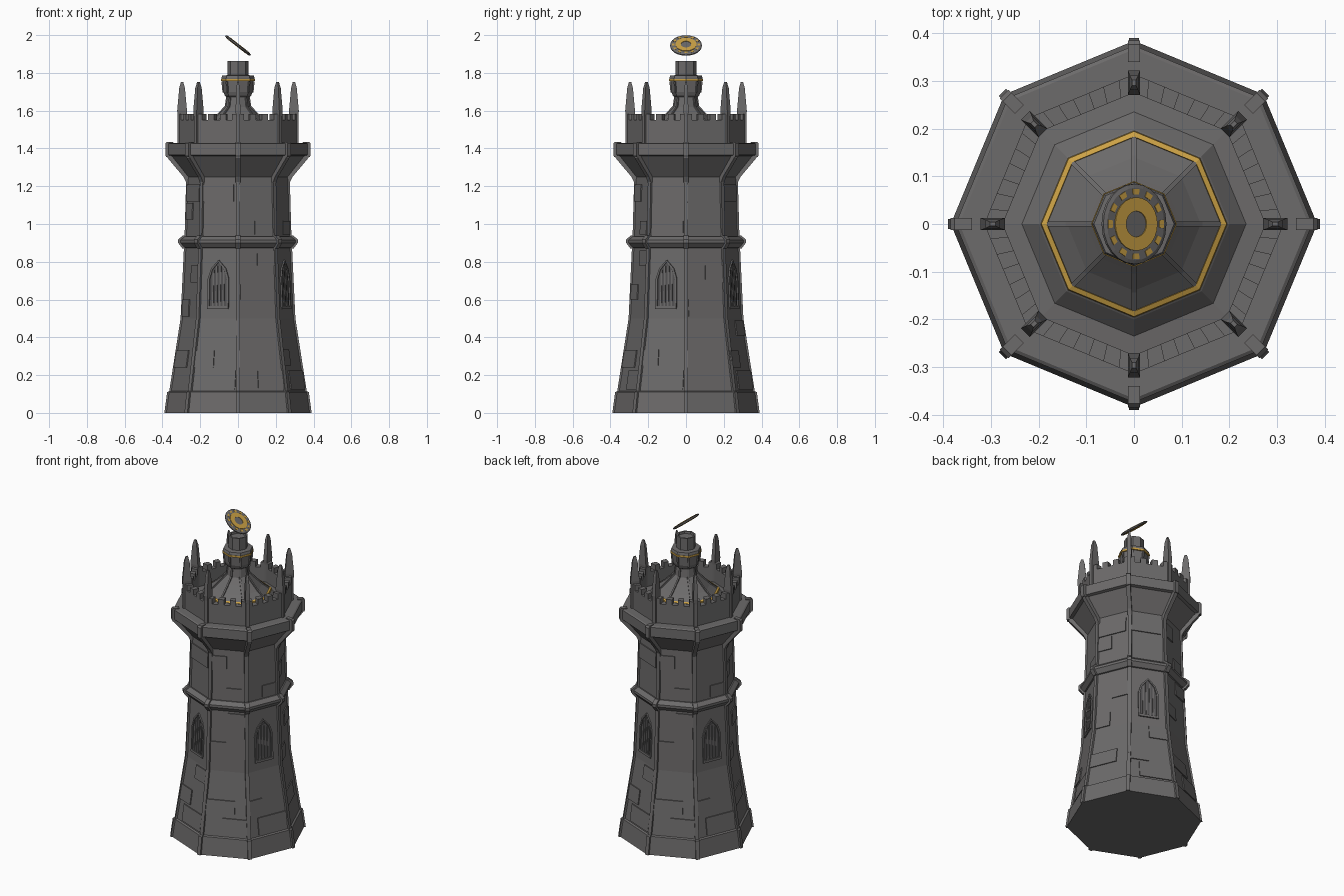
import bpy, bmesh, math
from mathutils import Vector, Matrix

if "Cube" in bpy.data.objects:
    bpy.data.objects.remove(bpy.data.objects["Cube"])


def material(name, rgb):
    m = bpy.data.materials.new(name)
    m.diffuse_color = (*rgb, 1)
    m.use_nodes = True
    m.node_tree.nodes["Principled BSDF"].inputs["Base Color"].default_value = m.diffuse_color
    return m


STONE = material("grey stone", (0.15, 0.145, 0.145))
DARK = material("dark window", (0.085, 0.083, 0.085))
GOLD = material("gold", (0.60, 0.36, 0.06))
C = math.cos(math.pi / 8)


def finish(name, bm, mats, matrix=None):
    bmesh.ops.recalc_face_normals(bm, faces=bm.faces)
    if matrix:
        bm.transform(matrix)
    me = bpy.data.meshes.new(name)
    bm.to_mesh(me)
    bm.free()
    for m in mats:
        me.materials.append(m)
    ob = bpy.data.objects.new(name, me)
    bpy.context.collection.objects.link(ob)
    return ob


def loft(bm, rings, closed=False):
    """Skin a list of equal rings of points; cap the ends or join them up."""
    vs = [[bm.verts.new(p) for p in ring] for ring in rings]
    n = len(vs[0])
    pairs = list(zip(vs, vs[1:])) + ([(vs[-1], vs[0])] if closed else [])
    for a, b in pairs:
        for i in range(n):
            j = (i + 1) % n
            bm.faces.new((a[i], a[j], b[j], b[i]))
    if not closed:
        bm.faces.new(vs[0][::-1])
        bm.faces.new(vs[-1])


def turned(name, profile, mat, sides=8, closed=False, matrix=None):
    bm = bmesh.new()
    loft(bm, [[(r * math.cos(2 * math.pi * i / sides), r * math.sin(2 * math.pi * i / sides), z)
               for i in range(sides)] for r, z in profile], closed)
    return finish(name, bm, [mat], matrix)


def corner_ribs(name, path, width, inset=0.03, out=0.006):
    """Thin ribs following a (radius, z) path on all eight corners."""
    bm = bmesh.new()
    for k in range(8):
        rot = Matrix.Rotation(k * math.pi / 4, 3, 'Z')
        loft(bm, [[rot @ Vector(p) for p in ((r - inset, -width, z), (r + out, -width, z),
                                             (r + out, width, z), (r - inset, width, z))]
                  for r, z in path])
    finish(name, bm, [STONE])


# Tower body
BODY = [(0.384, 0), (0.369, 0.11), (0.358, 0.115), (0.298, 0.5), (0.28, 0.88), (0.277, 0.93),
        (0.268, 1.25)]
turned("tower_body", BODY + [(0.355, 1.36), (0.374, 1.365), (0.374, 1.425), (0.366, 1.43)], STONE)
corner_ribs("corner_ribs", BODY, 0.011)
corner_ribs("flare_brackets", [(0.268, 1.22), (0.283, 1.25), (0.367, 1.35), (0.37, 1.37)], 0.012)
corner_ribs("ledge_corner_blocks", [(0.374, 1.355), (0.379, 1.365), (0.379, 1.425), (0.37, 1.435)], 0.013)

# Belt moulding round the middle
turned("belt_moulding", [(0.27, 0.87), (0.288, 0.875), (0.309, 0.9), (0.309, 0.915),
                         (0.285, 0.935), (0.27, 0.935)], STONE, closed=True)
corner_ribs("belt_corner_blocks", [(0.288, 0.87), (0.311, 0.9), (0.311, 0.918), (0.285, 0.94)], 0.013)


def wall_radius(z):
    for (r0, z0), (r1, z1) in zip(BODY, BODY[1:]):
        if z <= z1:
            return r0 + (r1 - r0) * (z - z0) / (z1 - z0)
    return BODY[-1][0]


def on_wall(k, u, z, off):
    """Point on wall k (0 = first wall anticlockwise of +x), u along it."""
    a = math.radians(22.5 + 45 * k)
    d = wall_radius(z) * C + off
    return Vector((d * math.cos(a) - u * math.sin(a), d * math.sin(a) + u * math.cos(a), z))


def plate(bm, k, outline, d0, d1):
    loft(bm, [[on_wall(k, u, z, d) for u, z in outline] for d in (d0, d1)])


# Raised stone blocks: (u0, u1, z0, z1), repeated on the opposite wall
BRICKS = {
    6: [(-.095, -.01, 1.12, 1.21), (-.01, .08, .945, 1.015), (0, .105, .78, .86), (-.1, -.01, .6, .68),
        (-.12, .05, .24, .33), (-.02, .125, .125, .225)],
    5: [(-.1, .08, 1.12, 1.21), (-.07, .12, .125, .225), (-.13, -.01, .24, .33), (.0, .11, .41, .49)],
    7: [(0, .09, .945, 1.015), (-.07, .12, .125, .225), (-.125, -.03, .25, .335)],
    4: [(-.095, .08, 1.12, 1.21), (-.095, -.01, 1.025, 1.11), (-.1, -.01, .51, .6), (-.12, .05, .24, .33),
        (0, .105, .69, .78)],
}
bm = bmesh.new()
for k, bricks in BRICKS.items():
    for u0, u1, z0, z1 in bricks:
        for side in (k, (k + 4) % 8):
            plate(bm, side, [(u0, z0), (u1, z0), (u1, z1), (u0, z1)], -0.01, 0.006)
finish("raised_stone_blocks", bm, [STONE])

# Pointed windows on every second wall
ARCH = [(-.06, .55), (.06, .55), (.06, .71), (.042, .765), (0, .81), (-.042, .765), (-.06, .71)]
INNER = [(u * 0.82, .565 + (z - .55) * 0.9) for u, z in ARCH]
panes, frames = bmesh.new(), bmesh.new()
for k in (1, 3, 5, 7):
    plate(panes, k, ARCH, -0.01, 0.001)
    for i in range(7):
        j = (i + 1) % 7
        plate(frames, k, [ARCH[i], ARCH[j], INNER[j], INNER[i]], -0.005, 0.008)
    for u in (-.03, -.01, .01, .03):
        top = .79 - 1.15 * abs(u)
        plate(frames, k, [(u - .004, .56), (u + .004, .56), (u + .004, top), (u - .004, top)], -0.005, 0.005)
finish("window_panes", panes, [DARK])
finish("window_frames_and_bars", frames, [STONE])

# Parapet with shallow battlements
RO, RI = 0.314, 0.275
turned("parapet_wall", [(RI, 1.42), (RO, 1.42), (RO, 1.55), (RI, 1.55)], STONE, closed=True)
bm = bmesh.new()
for k in range(8):
    a, b = [Vector((math.cos(t * math.pi / 4), math.sin(t * math.pi / 4), 0)) for t in (k, k + 1)]
    for s in range(0, 7, 2):
        p, q = a.lerp(b, s / 7), a.lerp(b, (s + 1) / 7)
        loft(bm, [[v * r + Vector((0, 0, z)) for v, r in ((p, RI), (p, RO), (q, RO), (q, RI))]
                  for z in (1.545, 1.583)])
finish("battlements", bm, [STONE])

# Tapered corner spires
bm = bmesh.new()
for k in range(8):
    rot = Matrix.Rotation(k * math.pi / 4, 3, 'Z')
    rings = []
    for h, w, z in ((.024, .011, 1.425), (.024, .011, 1.57), (.026, .013, 1.6), (.015, .009, 1.72), (.006, .004, 1.752)):
        rings.append([rot @ Vector((0.296 + x * h, y * w, z)) for x, y in ((-1, -1), (1, -1), (1, 1), (-1, 1))])
    loft(bm, rings)
finish("corner_spires", bm, [STONE])

# Roof inside the parapet, with gold trim
turned("roof", [(0.29, 1.42), (0.29, 1.46), (0.235, 1.465), (0.2, 1.5), (0.185, 1.51), (0.14, 1.545),
                (0.10, 1.585), (0.066, 1.62), (0.056, 1.69)], STONE)
turned("roof_gold_trim", [(0.18, 1.5), (0.196, 1.5), (0.194, 1.515), (0.183, 1.52)], GOLD, closed=True)
corner_ribs("roof_ribs", [(0.183, 1.515), (0.14, 1.548), (0.10, 1.588), (0.066, 1.625), (0.057, 1.685)],
            0.005, inset=0.015, out=0.004)

# Top lantern: cup, gold collar and stub column
turned("lantern_cup", [(0.056, 1.67), (0.07, 1.68), (0.078, 1.7), (0.082, 1.76), (0.088, 1.762), (0.088, 1.772),
                       (0.084, 1.785), (0.055, 1.788)], STONE)
turned("lantern_gold_collar", [(0.07, 1.757), (0.09, 1.757), (0.09, 1.768), (0.07, 1.768)], GOLD, closed=True)
turned("lantern_column", [(0.056, 1.78), (0.056, 1.863), (0.046, 1.863), (0.044, 1.85)], STONE)
corner_ribs("lantern_ribs", [(0.078, 1.695), (0.084, 1.755)], 0.005, inset=0.015, out=0.004)

# Floating tilted disc with gold ring and gold studs on both faces
TILT = Matrix.Translation((0, 0, 1.945)) @ Matrix.Rotation(math.radians(38), 4, 'Y')
turned("disc", [(0.076, -0.006), (0.084, -0.003), (0.084, 0.003), (0.076, 0.006)], STONE, 24, matrix=TILT)
turned("disc_gold_ring", [(0.027, -0.0085), (0.056, -0.0085), (0.056, 0.0085), (0.027, 0.0085)],
       GOLD, 24, True, TILT)
bm = bmesh.new()
for k in range(12):
    ring = [(r * math.cos(t), r * math.sin(t)) for r, t in
            [(rr, math.radians(30 * k + d)) for rr, d in ((0.062, -7), (0.074, -7), (0.074, 7), (0.062, 7))]]
    loft(bm, [[(x, y, z) for x, y in ring] for z in (-0.0075, 0.0075)])
finish("disc_gold_studs", bm, [GOLD], TILT)
